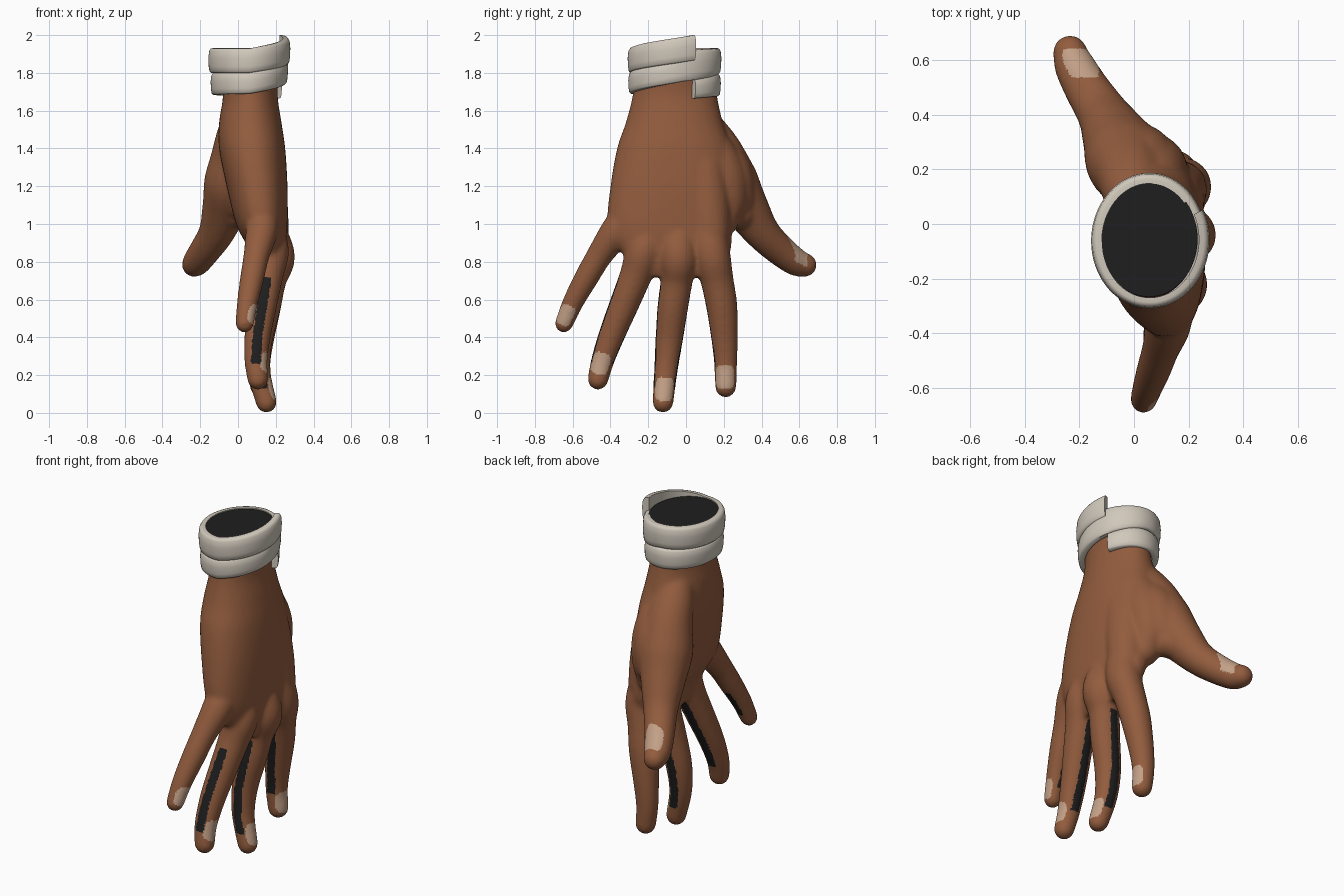
import bpy, bmesh, math
from mathutils import Vector

if "Cube" in bpy.data.objects:
    bpy.data.objects.remove(bpy.data.objects["Cube"])


def material(name, rgb):
    m = bpy.data.materials.new(name)
    m.diffuse_color = (*rgb, 1)
    m.use_nodes = True
    m.node_tree.nodes["Principled BSDF"].inputs["Base Color"].default_value = m.diffuse_color
    return m


SKIN = material("brown_skin", (0.29, 0.108, 0.048))
NAIL = material("pale_nail", (0.54, 0.35, 0.24))
DARK = material("dark_grey", (0.013, 0.013, 0.013))
CLOTH = material("cream_cloth", (0.63, 0.575, 0.495))


def loft(bm, rings):
    """Closed shell through a list of equal-sized rings."""
    vs = [[bm.verts.new(p) for p in ring] for ring in rings]
    n = len(vs[0])
    for a, b in zip(vs, vs[1:]):
        for i in range(n):
            bm.faces.new((a[i], a[(i + 1) % n], b[(i + 1) % n], b[i]))
    bm.faces.new(vs[0][::-1])
    bm.faces.new(vs[-1])


def finish(bm, name, mats):
    bmesh.ops.recalc_face_normals(bm, faces=bm.faces[:])
    me = bpy.data.meshes.new(name)
    bm.to_mesh(me)
    bm.free()
    for m in mats:
        me.materials.append(m)
    ob = bpy.data.objects.new(name, me)
    bpy.context.collection.objects.link(ob)
    return ob


def lerp_keys(keys, t):
    """Piecewise linear lookup in rows of (t, values...) with t rising."""
    if t <= keys[0][0]:
        return keys[0][1:]
    for a, b in zip(keys, keys[1:]):
        if t <= b[0]:
            k = (t - a[0]) / (b[0] - a[0])
            return [p + (q - p) * k for p, q in zip(a[1:], b[1:])]
    return keys[-1][1:]


def spline(pts, steps):
    """Smooth curve through points of any size."""
    P = [Vector(p) for p in pts]
    P = [2 * P[0] - P[1]] + P + [2 * P[-1] - P[-2]]
    S = []
    for i in range(1, len(P) - 2):
        a, b, c, d = P[i - 1:i + 3]
        for k in range(steps):
            t = k / steps
            S.append(0.5 * (2 * b + (c - a) * t + (2 * a - 5 * b + 4 * c - d) * t * t
                            + (3 * b - a - 3 * c + d) * t ** 3))
    return S + [P[-2]]


def tube(bm, pts, seg=20):
    """Round-ended tube through rows of (x, y, z, radius)."""
    C = [(s.to_3d(), s[3]) for s in spline(pts, 5)]
    first, last = (C[1][0] - C[0][0]).normalized(), (C[-1][0] - C[-2][0]).normalized()
    rows = [(p, (C[min(i + 1, len(C) - 1)][0] - C[max(i - 1, 0)][0]).normalized(), r)
            for i, (p, r) in enumerate(C)]
    caps = [math.radians(a) for a in (20, 40, 60, 75, 85)]
    p0, r0 = C[0]
    p1, r1 = C[-1]
    rows = ([(p0 - first * r0 * math.sin(a), first, r0 * math.cos(a)) for a in reversed(caps)]
            + rows + [(p1 + last * r1 * math.sin(a), last, r1 * math.cos(a)) for a in caps])
    rings = []
    for p, t, r in rows:
        u = (Vector((1, 0, 0)) - t * t.x).normalized()
        v = t.cross(u)
        rings.append([p + r * (u * math.cos(2 * math.pi * i / seg) + v * math.sin(2 * math.pi * i / seg))
                      for i in range(seg)])
    loft(bm, rings)


# Palm and wrist: z, x min, x max, y min, y max, squareness
PALM = [(0.72, .11, .22, -.22, .17, 2.4), (0.78, .09, .24, -.29, .21, 2.4), (0.88, .05, .255, -.36, .24, 2.4),
        (1.0, -.01, .262, -.415, .245, 2.3), (1.2, -.06, .262, -.40, .26, 2.3), (1.4, -.10, .25, -.365, .24, 2.2),
        (1.54, -.10, .23, -.318, .195, 2.1), (1.68, -.08, .21, -.283, .165, 2), (1.8, -.10, .22, -.275, .16, 2),
        (1.922, -.125, .235, -.27, .16, 2)]

# Fingers: x, y, z, radius from knuckle to tip
FINGERS = {
    "index": [(.14, .10, 1.05, .10), (.185, .135, .84, .10), (.165, .165, .70, .088), (.145, .19, .56, .083),
              (.12, .205, .38, .070), (.11, .21, .25, .061), (.12, .21, .138, .057)],
    "middle": [(.16, -.04, 1.0, .08), (.198, -.04, .83, .104), (.17, -.05, .70, .086), (.145, -.07, .56, .082),
               (.11, -.09, .38, .073), (.11, -.107, .22, .063), (.15, -.122, .056, .056)],
    "ring": [(.15, -.17, 1.0, .08), (.172, -.22, .86, .098), (.155, -.265, .73, .086), (.13, -.325, .58, .079),
             (.105, -.39, .42, .071), (.095, -.44, .28, .062), (.105, -.466, .178, .056)],
    "little": [(.13, -.30, 1.06, .08), (.125, -.37, .96, .085), (.097, -.46, .83, .069), (.074, -.53, .71, .064),
               (.05, -.598, .585, .056), (.035, -.646, .473, .049)],
}
THUMB = [(.03, .04, 1.61, .08), (.005, .105, 1.49, .112), (-.01, .175, 1.37, .13), (-.03, .235, 1.22, .15),
         (-.07, .32, 1.08, .122), (-.115, .405, .953, .095), (-.175, .50, .86, .083), (-.218, .58, .80, .075),
         (-.234, .629, .783, .064)]
# Muscle bridging the thumb and the index knuckle
WEBS = [[(.09, .04, 1.52, .08), (.075, .12, 1.42, .11), (.065, .185, 1.27, .133), (.065, .205, 1.13, .125),
         (.09, .19, 1.02, .09)],
        [(.03, .13, 1.42, .11), (.025, .215, 1.27, .135), (.01, .255, 1.14, .12), (-.01, .285, 1.065, .09)],
        [(.10, .04, 1.45, .10), (.12, .085, 1.3, .125), (.145, .115, 1.1, .12), (.165, .13, .95, .105)]]

bm = bmesh.new()
rings = []
for z, x0, x1, y0, y1, e in spline(PALM, 6):
    e = 2 / e
    ring = []
    for i in range(40):
        c, s = math.cos(math.pi * i / 20), math.sin(math.pi * i / 20)
        ring.append(((x0 + x1) / 2 + (x1 - x0) / 2 * math.copysign(abs(c) ** e, c),
                     (y0 + y1) / 2 + (y1 - y0) / 2 * math.copysign(abs(s) ** e, s), z))
    rings.append(ring)
loft(bm, rings)
for path in [*FINGERS.values(), THUMB, *WEBS]:
    tube(bm, path)
rough = finish(bm, "hand_rough", [])

# Fuse the shells into one smooth skin
rm = rough.modifiers.new("fuse", 'REMESH')
rm.mode = 'VOXEL'
rm.voxel_size = 0.0095
sm = rough.modifiers.new("soften", 'SMOOTH')
sm.factor = 0.5
sm.iterations = 20
deps = bpy.context.evaluated_depsgraph_get()
me = bpy.data.meshes.new_from_object(rough.evaluated_get(deps))
bpy.data.objects.remove(rough)
me.name = "hand"
hand = bpy.data.objects.new("hand", me)
bpy.context.collection.objects.link(hand)
me.materials.clear()
for m in (SKIN, NAIL, DARK):
    me.materials.append(m)

# Nails: centre y, z, half length, half width
NAILS = {"index": (.207, .19, .063, .049), "middle": (-.115, .125, .063, .047),
         "ring": (-.452, .262, .058, .046), "little": (-.637, .517, .055, .041)}
# Dark strips between fingers: sides, z low, z high, half width
STRIPS = {"index": ((-1,), .24, .72, .026), "middle": ((-1, 1), .13, .69, .026),
          "ring": ((-1, 1), .26, .715, .026), "little": ((1,), .51, .67, .017)}
UP = {n: [(z, x, y) for x, y, z, r in reversed(p)] for n, p in FINGERS.items()}
thumb_up = Vector((.5, .3, .81)).normalized()


def face_material(c, n):
    if .538 < c.y < .643 and -.262 < c.x < -.13 and n.dot(thumb_up) > .38:
        return 1
    if c.z > .8:
        return 0
    if n.x > .25:
        for name, (y, z, hl, hw) in NAILS.items():
            p = FINGERS[name]
            d = Vector((p[-1][1] - p[-3][1], p[-1][2] - p[-3][2])).normalized()
            q = Vector((c.y - y, c.z - z))
            a, b = abs(q.dot(d)) / hl, abs(q.x * d.y - q.y * d.x) / hw
            if a ** 4 + b ** 4 < 1:
                return 1
    name, (x, y) = min(((k, lerp_keys(u, c.z)) for k, u in UP.items()), key=lambda t: abs(c.y - t[1][1]))
    sides, low, high, half = STRIPS[name]
    if low < c.z < high and abs(c.x - x) < half and abs(n.y) > .4:
        if (1 if c.y > y else -1) in sides:
            return 2
    return 0


for f in me.polygons:
    f.use_smooth = True
    f.material_index = face_material(f.center, f.normal)

# Dark cut end of the wrist
bm = bmesh.new()
loft(bm, [[(.055 + .178 * math.cos(math.pi * i / 32), -.055 + .212 * math.sin(math.pi * i / 32), z)
           for i in range(64)] for z in (1.916, 1.925)])
finish(bm, "wrist_cap", [DARK])

# Cloth band wound twice around the wrist
RISE = [(0, 1.665, .105), (.1, 1.675, .12), (.68, 1.69, .115), (.88, 1.735, .115), (.97, 1.757, .165),
        (1.18, 1.80, .131), (1.68, 1.80, .13), (2, 1.865, .135)]
PROFILE = [(0, 0), (.025, 0), (.033, .06), (.037, .25), (.039, .6), (.035, .88), (.027, .98), (.018, 1), (0, 1)]
bm = bmesh.new()
rings = []
for k in range(145):
    f = 2 * k / 144
    t = .47 + 2 * math.pi * f
    z, h = lerp_keys(RISE, f)
    ax, ay = .158 + .012 * f, .205 + .003 * f
    rings.append([(.057 + (ax + o) * math.cos(t), -.06 + (ay + o) * math.sin(t), z + h * v) for o, v in PROFILE])
loft(bm, rings)
band = finish(bm, "wrist_band", [CLOTH])
bpy.context.view_layer.objects.active = band
band.select_set(True)
bpy.ops.object.shade_smooth_by_angle(angle=math.radians(50))
